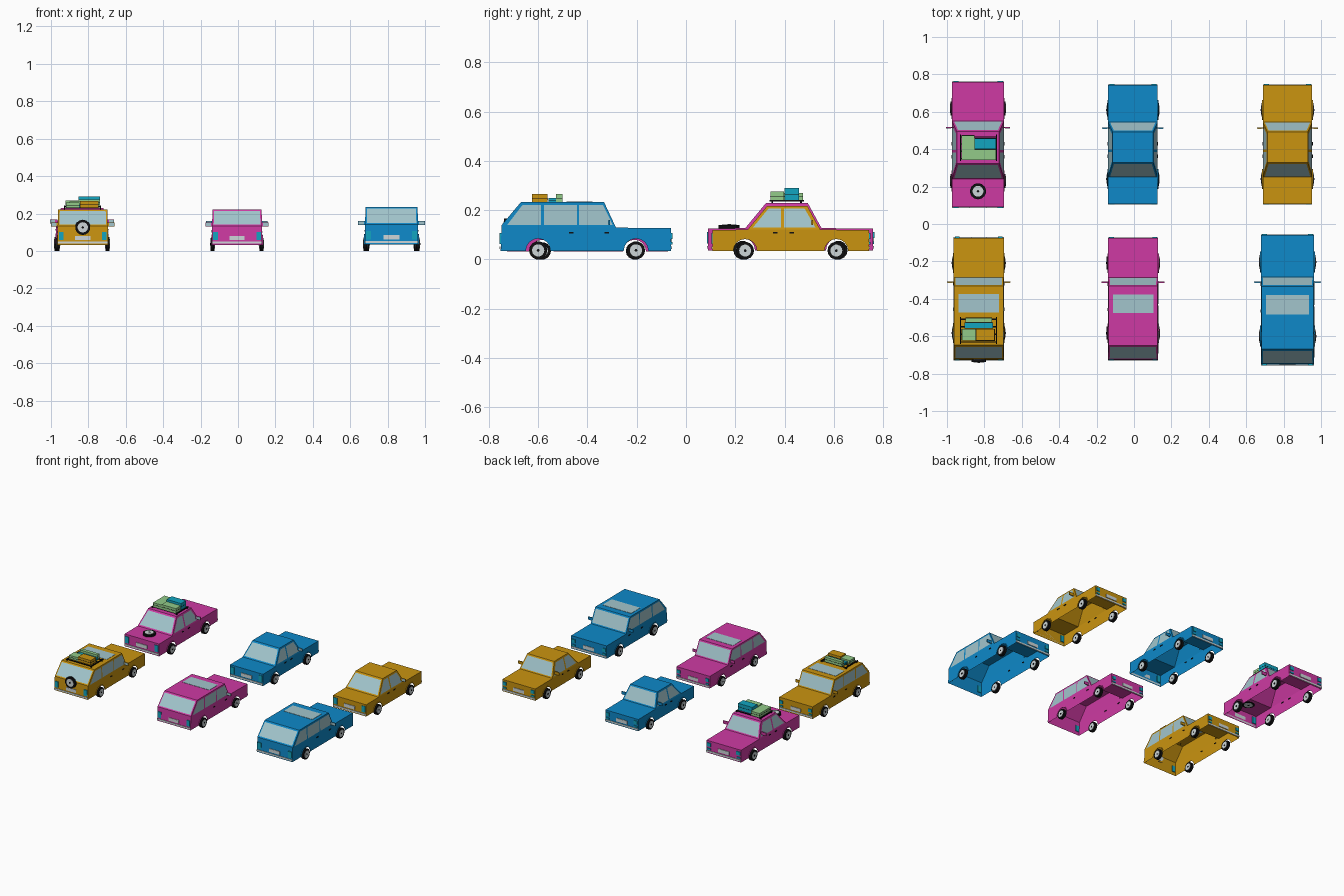
import bpy, bmesh, math
from mathutils import Vector, Matrix

if "Cube" in bpy.data.objects:
    bpy.data.objects.remove(bpy.data.objects["Cube"])


def material(name, rgb):
    m = bpy.data.materials.new(name)
    lin = [(c / 255 / 12.92) if c < 11 else ((c / 255 + 0.055) / 1.055) ** 2.4 for c in rgb]
    m.diffuse_color = (*lin, 1)
    m.use_nodes = True
    m.node_tree.nodes["Principled BSDF"].inputs["Base Color"].default_value = m.diffuse_color
    return m


PINK = material("pink paint", (206, 58, 163))
BLUE = material("blue paint", (14, 137, 201))
ORANGE = material("orange paint", (202, 148, 16))
BLACK = material("black rubber", (14, 14, 16))
GLASS = material("pale glass", (162, 197, 204))
LIGHT = material("light grey metal", (205, 214, 216))
TEAL = material("teal lamp", (18, 165, 192))
GREEN = material("green case", (146, 203, 136))


def make(name, verts, faces, mat, xf=Matrix()):
    me = bpy.data.meshes.new(name)
    me.from_pydata([xf @ Vector(v) for v in verts], [], faces)
    me.materials.append(mat)
    ob = bpy.data.objects.new(name, me)
    bpy.context.collection.objects.link(ob)
    return ob


def box(name, x, y, z, mat, xf=Matrix()):
    """Box from (min, max) ranges."""
    v = [(a, b, c) for a in x for b in y for c in z]
    f = [(0, 1, 3, 2), (4, 6, 7, 5), (0, 4, 5, 1), (2, 3, 7, 6), (0, 2, 6, 4), (1, 5, 7, 3)]
    return make(name, v, f, mat, xf)


def disc(name, centre, axis, r, width, mat, xf=Matrix(), n=14):
    bm = bmesh.new()
    rot = Vector((0, 0, 1)).rotation_difference(Vector(axis)).to_matrix().to_4x4()
    bmesh.ops.create_cone(bm, cap_ends=True, segments=n, radius1=r, radius2=r, depth=width,
                          matrix=xf @ Matrix.Translation(centre) @ rot)
    me = bpy.data.meshes.new(name)
    bm.to_mesh(me)
    bm.free()
    me.materials.append(mat)
    bpy.context.collection.objects.link(bpy.data.objects.new(name, me))


def wheel(name, c, axis, r, width, xf):
    disc(name + "_tyre", c, axis, r, width, BLACK, xf)
    disc(name + "_hub", c, axis, r * 0.68, width + 0.005, LIGHT, xf)
    disc(name + "_cap", c, axis, r * 0.16, width + 0.008, BLACK, xf, 8)


SEDAN = dict(
    w=0.132, roof_w=0.108, low=0.035, r=0.036, arch=0.048, wheels=(-0.185, 0.185), mirror=0.164,
    # front bottom, hood, windscreen base, roof front, roof rear, rear glass base, boot, rear bottom
    chain=[(0.318, 0.035), (0.318, 0.12), (0.12, 0.121), (0.067, 0.218), (-0.095, 0.218),
           (-0.175, 0.121), (-0.318, 0.12), (-0.318, 0.035)],
    windows=[[(-0.153, 0.13), (-0.04, 0.13), (-0.04, 0.207), (-0.09, 0.207)],
             [(-0.028, 0.13), (0.1, 0.13), (0.056, 0.207), (-0.028, 0.207)]],
    handles=(-0.062, 0.005), mirror_y=0.087)
WAGON = dict(
    w=0.142, roof_w=0.139, low=0.035, r=0.037, arch=0.05, wheels=(-0.195, 0.202), mirror=0.179,
    chain=[(0.345, 0.035), (0.345, 0.128), (0.121, 0.129), (0.072, 0.234), (-0.264, 0.234),
           (-0.343, 0.14), (-0.347, 0.035)],
    windows=[[(-0.321, 0.14), (-0.183, 0.14), (-0.183, 0.222), (-0.258, 0.222)],
             [(-0.172, 0.14), (-0.037, 0.14), (-0.037, 0.222), (-0.172, 0.222)],
             [(-0.029, 0.14), (0.108, 0.14), (0.068, 0.222), (-0.029, 0.222)]],
    handles=(-0.06, 0.083), mirror_y=0.093)


def car(name, k, paint, cx, cy, s):
    xf = Matrix.Translation((cx, cy, 0)) @ Matrix.Scale(s, 4)
    ch, w, rw, r = k["chain"], k["w"], k["roof_w"], k["r"]
    n = len(ch)
    belt, roof = ch[2][1], ch[3][1]

    def half(z):
        return w + (rw - w) * max(0, (z - belt) / (roof - belt))

    # open-bottomed body shell with wheel arches cut in the sides
    arches = []
    for wy in k["wheels"]:
        for i in range(9):
            a = math.pi - math.pi * i / 8
            arches.append((wy + k["arch"] * math.cos(a), k["low"] + k["arch"] * math.sin(a)))
    pts = ch + arches
    verts = [(sx * (rw if i in (3, 4) else w), y, z) for sx in (1, -1) for i, (y, z) in enumerate(pts)]
    m = len(pts)
    faces = [(i, i + 1, m + i + 1, m + i) for i in range(n - 1)]
    lower = [i for i in range(m) if i not in (3, 4)]
    for o in (0, m):
        faces += [tuple(o + i for i in lower), tuple(o + i for i in (2, 3, 4, 5))]
    make(name + "_body", verts, faces, paint, xf)

    # windscreen and rear window plates
    for label, i, j in (("windscreen", 2, 3), ("rear_window", 5, 4)):
        a, b = Vector((0, *ch[i])), Vector((0, *ch[j]))
        nrm = (b - a).cross(Vector((1, 0, 0))).normalized()
        if nrm.z < 0:
            nrm = -nrm
        q = []
        for t in (0.08, 0.9):
            p = a.lerp(b, t) + nrm * 0.0015
            h = half(p.z) - 0.009
            q += [(-h, p.y, p.z), (h, p.y, p.z)]
        make(f"{name}_{label}", q, [(0, 1, 3, 2)], GLASS, xf)

    if k is WAGON:  # glass sunroof
        box(name + "_sunroof", (-0.115, 0.115), (-0.08, 0.025), (roof, roof + 0.002), GLASS, xf)

    for sx, side in ((-1, "left"), (1, "right")):
        tag = f"{name}_{side}"
        # side windows
        for i, win in enumerate(k["windows"]):
            make(f"{tag}_window_{i}", [(sx * (half(z) + 0.0015), y, z) for y, z in win],
                 [(0, 1, 2, 3)], GLASS, xf)
        # wheels and arch flares
        for i, wy in enumerate(k["wheels"]):
            wheel(f"{tag}_wheel_{i}", (sx * (w - 0.002), wy, r), (1, 0, 0), r, 0.019, xf)
            ring = []
            for j in range(9):
                a = math.pi * j / 8
                for rad, x in ((k["arch"], w), (k["arch"], w + 0.004), (k["arch"] + 0.006, w + 0.004),
                               (k["arch"] + 0.006, w)):
                    ring.append((sx * x, wy + rad * math.cos(a), k["low"] + rad * math.sin(a)))
            make(f"{tag}_arch_{i}", ring, [(4 * j + c, 4 * j + c + 1, 4 * j + c + 5, 4 * j + c + 4)
                                           for j in range(8) for c in range(3)], paint, xf)
        # door handles
        for i, y in enumerate(k["handles"]):
            box(f"{tag}_handle_{i}", sorted((sx * (w - 0.003), sx * (w + 0.003))),
                (y - 0.009, y + 0.009), (0.105, 0.111), BLACK, xf)
        # door mirror with glass facing the rear
        my, xs = k["mirror_y"], sorted((sx * (w - 0.006), sx * k["mirror"]))
        box(tag + "_mirror", xs, (my - 0.002, my + 0.004), (0.139, 0.16), paint, xf)
        gx = sorted((sx * (w + 0.006), sx * (k["mirror"] - 0.002)))
        box(tag + "_mirror_glass", gx, (my - 0.004, my - 0.002), (0.141, 0.158), GLASS, xf)
        # tail lamps, headlamps and indicators
        lx = sorted((sx * (w - 0.033), sx * (w - 0.006)))
        yr, yf = ch[-1][0], ch[0][0]
        box(tag + "_tail_lamp", lx, (yr - 0.004, yr + 0.006), (0.062, 0.107), TEAL, xf)
        box(tag + "_headlamp", lx, (yf - 0.002, yf + 0.006), (0.083, 0.107), TEAL, xf)
        box(tag + "_indicator", lx, (yf - 0.002, yf + 0.005), (0.06, 0.07), TEAL, xf)

    # bumpers and number plates
    for end, y, d in (("rear", ch[-1][0], -1), ("front", ch[0][0], 1)):
        ys = sorted((y, y + d * 0.004))
        box(f"{name}_{end}_bumper", (-w, w), ys, (0.042, 0.053), LIGHT, xf)
        box(f"{name}_{end}_plate", (-0.043, 0.043), ys, (0.062, 0.086), LIGHT, xf)


car("orange_wagon", WAGON, ORANGE, -0.83, -0.399, 0.943)
car("pink_wagon", WAGON, PINK, -0.005, -0.400, 0.943)
car("blue_wagon", WAGON, BLUE, 0.821, -0.405, 1.0)
car("pink_sedan", SEDAN, PINK, -0.834, 0.424, 1.05)
car("blue_sedan", SEDAN, BLUE, -0.006, 0.425, 1.0)
car("orange_sedan", SEDAN, ORANGE, 0.821, 0.425, 1.0)

# spare wheels
wheel("wagon_spare", (-0.83, -0.731, 0.126), (0, 1, 0), 0.041, 0.014, Matrix())
wheel("sedan_spare", (-0.834, 0.175, 0.133), (0, 0, 1), 0.043, 0.014, Matrix())


def rack(name, x0, x1, y0, y1, z):
    for i, x in enumerate((x0, x1)):
        box(f"{name}_rail_{i}", (x - 0.003, x + 0.003), (y0, y1), (z + 0.006, z + 0.013), BLACK)
        for j, y in enumerate((y0 + 0.012, y1 - 0.012)):
            box(f"{name}_foot_{i}{j}", (x - 0.003, x + 0.003), (y - 0.004, y + 0.004), (z - 0.002, z + 0.008), BLACK)
    for i in range(4):
        y = y0 + 0.012 + (y1 - y0 - 0.024) * i / 3
        box(f"{name}_bar_{i}", (x0, x1), (y - 0.003, y + 0.003), (z + 0.006, z + 0.011), BLACK)


# roof racks with luggage
rack("wagon_rack", -0.928, -0.735, -0.642, -0.497, 0.221)
rack("sedan_rack", -0.928, -0.735, 0.338, 0.478, 0.229)
for name, x, y, z, mat in (
        ("wagon_roll", (-0.9, -0.76), (-0.527, -0.502), (0.232, 0.265), GREEN),
        ("wagon_flat_case", (-0.905, -0.755), (-0.557, -0.528), (0.232, 0.25), TEAL),
        ("wagon_small_case", (-0.92, -0.848), (-0.622, -0.562), (0.232, 0.258), GREEN),
        ("wagon_big_case", (-0.846, -0.745), (-0.624, -0.562), (0.232, 0.266), ORANGE),
        ("sedan_long_case", (-0.922, -0.854), (0.343, 0.474), (0.24, 0.27), GREEN),
        ("sedan_tall_case", (-0.852, -0.738), (0.4, 0.458), (0.24, 0.29), TEAL),
        ("sedan_rear_case", (-0.852, -0.738), (0.342, 0.398), (0.24, 0.275), GREEN)):
    box(name, x, y, z, mat)
    zm = (z[0] + z[1]) / 2  # dark lid seam
    box(name + "_seam", (x[0] - 0.001, x[1] + 0.001), (y[0] - 0.001, y[1] + 0.001), (zm - 0.001, zm + 0.001), BLACK)
